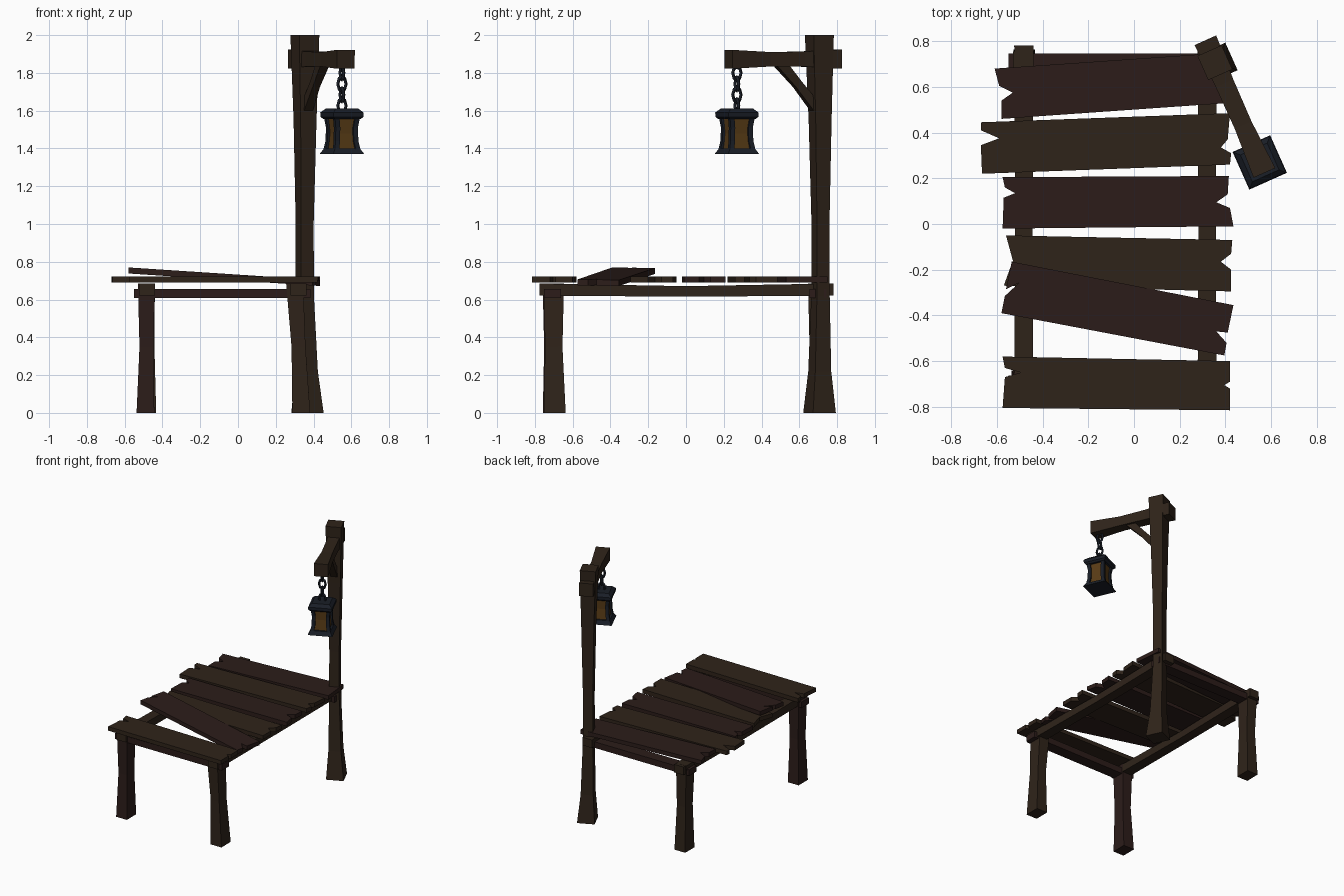
import bpy, bmesh, math
from mathutils import Vector, Matrix

if "Cube" in bpy.data.objects:
    bpy.data.objects.remove(bpy.data.objects["Cube"])


def material(name, rgb):
    m = bpy.data.materials.new(name)
    m.diffuse_color = (*rgb, 1)
    m.use_nodes = True
    m.node_tree.nodes["Principled BSDF"].inputs["Base Color"].default_value = m.diffuse_color
    return m


WOOD = material("brown_wood", (0.028, 0.017, 0.010))
RED = material("red_wood", (0.025, 0.012, 0.010))
IRON = material("dark_iron", (0.010, 0.013, 0.020))
GLASS = material("amber_glass", (0.10, 0.045, 0.008))


def finish(name, bm, mat):
    bmesh.ops.recalc_face_normals(bm, faces=bm.faces)
    me = bpy.data.meshes.new(name)
    bm.to_mesh(me)
    bm.free()
    me.materials.append(mat)
    ob = bpy.data.objects.new(name, me)
    bpy.context.collection.objects.link(ob)
    return ob


def beam(name, sections, side, mat):
    """Rectangular loft through (centre, half width along side, half height)."""
    bm = bmesh.new()
    side = Vector(side).normalized()
    axis = (Vector(sections[-1][0]) - Vector(sections[0][0])).normalized()
    up = axis.cross(side).normalized()
    rings = []
    for c, w, h in sections:
        rings.append([bm.verts.new(Vector(c) + side * w * a + up * h * b)
                      for a, b in ((-1, -1), (1, -1), (1, 1), (-1, 1))])
    for r, s in zip(rings, rings[1:]):
        for i in range(4):
            j = (i + 1) % 4
            bm.faces.new((r[i], r[j], s[j], s[i]))
    bm.faces.new(rings[0])
    bm.faces.new(rings[-1])
    return finish(name, bm, mat)


def plank(name, outline, mat, z_left=0.69, z_right=0.69, thick=0.032):
    bm = bmesh.new()
    low, high = [], []
    for x, y in outline:
        z = z_left + (z_right - z_left) * (x + 0.58) / 1.01
        low.append(bm.verts.new((x, y, z)))
        high.append(bm.verts.new((x, y, z + thick)))
    n = len(outline)
    bm.faces.new(low)
    bm.faces.new(high)
    for i in range(n):
        j = (i + 1) % n
        bm.faces.new((low[i], low[j], high[j], high[i]))
    return finish(name, bm, mat)


# Deck planks with splintered ends (outlines seen from above)
plank("plank_1", [(-.61, .68), (.40, .75), (.42, .53), (-.58, .46),
                  (-.58, .54), (-.53, .575), (-.59, .605)], RED)
plank("plank_2", [(-.67, .445), (.42, .485), (.41, .37), (.38, .335), (.425, .31),
                  (.42, .26), (-.665, .22), (-.67, .345), (-.59, .375), (-.67, .41)], WOOD)
plank("plank_3", [(-.575, .205), (.415, .21), (.41, .13), (.36, .095), (.42, .07),
                  (.435, -.01), (-.575, -.02), (-.57, .115), (-.52, .135), (-.565, .16)], RED)
plank("plank_4", [(-.56, -.05), (.43, -.07), (.425, -.13), (.38, -.165), (.425, -.2),
                  (.425, -.295), (-.57, -.27), (-.53, -.16)], WOOD)
plank("loose_plank", [(-.535, -.165), (.435, -.355), (.41, -.475), (.36, -.47), (.405, -.52),
                      (.395, -.575), (-.58, -.39), (-.565, -.315), (-.50, -.255),
                      (-.56, -.285)], RED, 0.738, 0.672)
plank("plank_6", [(-.575, -.58), (.42, -.60), (.42, -.69), (.395, -.705), (.42, -.72),
                  (.42, -.815), (-.575, -.805), (-.565, -.67), (-.495, -.65),
                  (-.565, -.63)], WOOD)

# Long rails and cross beams under the deck
for name, x in (("left_rail", -.482), ("right_rail", .32)):
    beam(name, [((x, -.775, .653), .042, .032), ((x, 0, .643), .038, .028),
                ((x, .78, .653), .042, .032)], (1, 0, 0), WOOD)
for name, y in (("front_cross_beam", -.707), ("back_cross_beam", .70)):
    beam(name, [((-.55, y, .633), .045, .024), ((.385, y, .633), .045, .024)],
         (0, 1, 0), RED)

# Short legs, pinched at the middle
for name, xt, xb, y, mat in (("front_left_leg", -.485, -.49, -.705, RED),
                             ("front_right_leg", .30, .335, -.70, WOOD),
                             ("back_left_leg", -.485, -.48, .70, WOOD)):
    xm = (xt + xb) / 2 + .003
    beam(name, [((xb, y + .005, 0), .047, .058), ((xm, y, .35), .037, .046),
                ((xt, y, .685), .045, .054)], (1, 0, 0), mat)

# Tall lamp post, turned to follow the arm
ANG = math.radians(-66)
D = Vector((math.cos(ANG), math.sin(ANG), 0))
S = Vector((-D.y, D.x, 0))
P = Vector((.355, .708, 0))
beam("lamp_post", [((.368, .707, 0), .064, .066), ((.362, .708, .22), .046, .046),
                   ((.353, .712, .62), .037, .037), ((.353, .712, 1.0), .036, .036),
                   ((.355, .71, 1.55), .046, .046), ((.354, .706, 2.0), .058, .058)], S, WOOD)


def on_arm(t, z):
    return P + D * t + Vector((0, 0, z))


# Arm and diagonal brace
beam("lamp_arm", [(on_arm(-.105, 1.873), .052, .051), (on_arm(.10, 1.873), .042, .040),
                  (on_arm(.30, 1.872), .040, .038), (on_arm(.53, 1.872), .052, .050)], S, WOOD)
beam("arm_brace", [(on_arm(.02, 1.61), .026, .026), (on_arm(.13, 1.74), .021, .022),
                   (on_arm(.24, 1.86), .026, .028)], S, WOOD)

# Chain of alternating low-poly links
L = on_arm(.48, 0)
for k in range(4):
    turn = Matrix.Rotation(ANG + k * math.pi / 2, 4, 'Z') @ Matrix.Rotation(math.pi / 2, 4, 'X')
    bpy.ops.mesh.primitive_torus_add(major_segments=8, minor_segments=4,
                                     major_radius=.024, minor_radius=.009)
    link = bpy.context.object
    link.name = f"chain_link_{k + 1}"
    link.data.transform(Matrix.Translation(L + Vector((0, 0, 1.80 - k * .058)))
                        @ turn @ Matrix.Diagonal((1, 1.45, 1, 1)))
    link.data.materials.append(IRON)


def square_stack(name, profile, mat):
    return beam(name, [(L + Vector((0, 0, z)), h, h) for z, h in profile], S, mat)


# Lantern: base, glass, roof
square_stack("lantern_base", [(1.37, .090), (1.383, .082), (1.40, .072)], IRON)
square_stack("lantern_glass", [(1.395, .058), (1.48, .052), (1.57, .058)], GLASS)
square_stack("lantern_roof", [(1.555, .074), (1.567, .086), (1.59, .087), (1.612, .064)], IRON)

# Lantern corner posts, bowed inwards
for i, (a, b) in enumerate(((-1, -1), (1, -1), (1, 1), (-1, 1))):
    secs = []
    for z, r in ((1.39, .062), (1.44, .053), (1.51, .051), (1.57, .060)):
        secs.append((L + D * a * r + S * b * r + Vector((0, 0, z)), .013, .013))
    ob = beam(f"lantern_corner_{i + 1}", secs, S, IRON)
